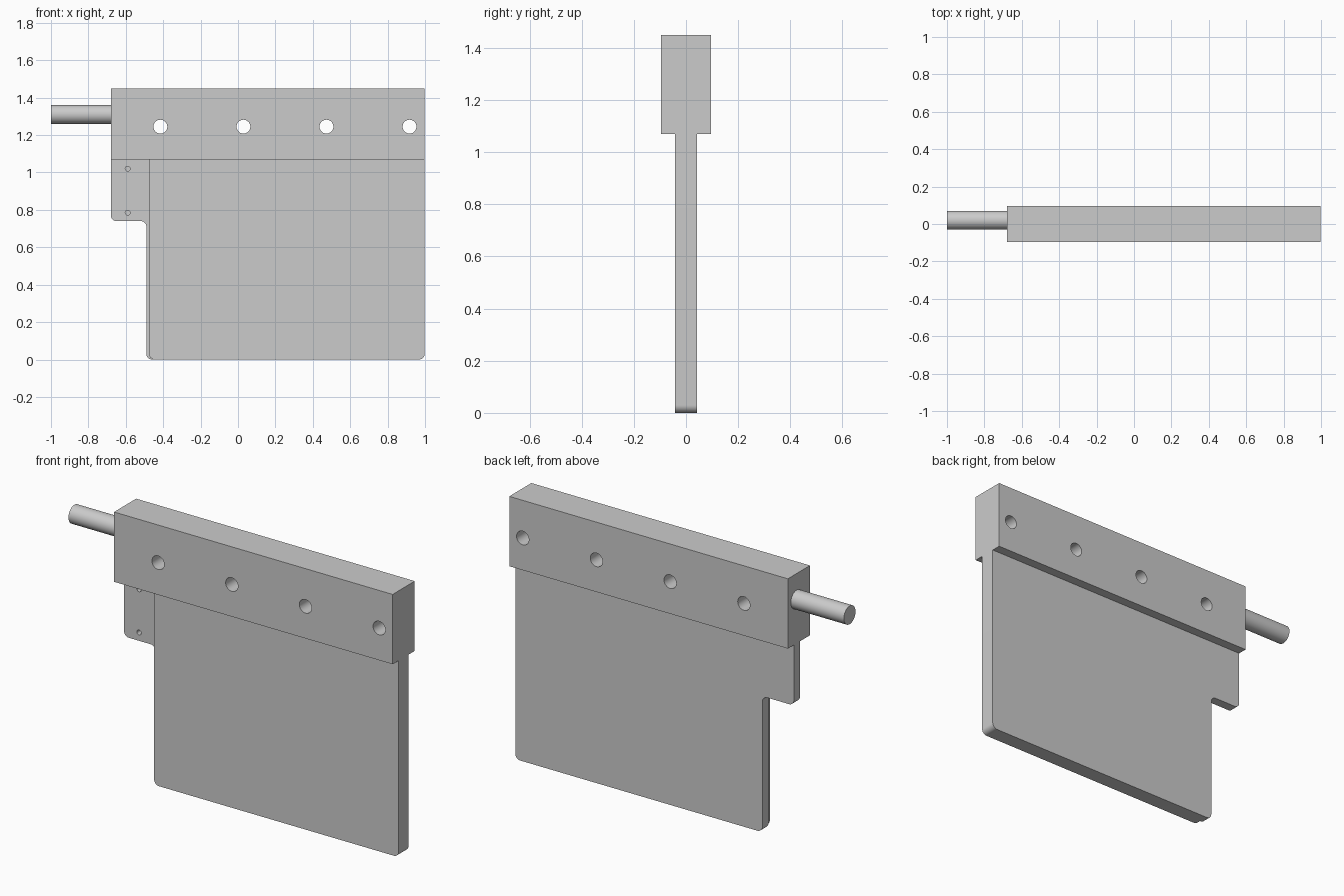
import bpy, bmesh
from math import sin, cos, pi
from mathutils import Vector

if "Cube" in bpy.data.objects:
    bpy.data.objects.remove(bpy.data.objects["Cube"])


def rounded(points, steps=8):
    # square-cornered outline of (x, z, radius) -> outline with fillets
    out = []
    n = len(points)
    for i, (x, z, r) in enumerate(points):
        p = Vector((x, z))
        if r == 0:
            out.append(p)
            continue
        u = (Vector(points[i - 1][:2]) - p).normalized()
        v = (Vector(points[(i + 1) % n][:2]) - p).normalized()
        c = p + r * (u + v)
        for k in range(steps + 1):
            t = k / steps * pi / 2
            out.append(c - r * (v * cos(t) + u * sin(t)))
    return out


def plate(name, points, y0, y1):
    # extrude an x-z outline from y0 to y1
    bm = bmesh.new()
    face = bm.faces.new([bm.verts.new((p.x, y0, p.y)) for p in rounded(points)])
    ext = bmesh.ops.extrude_face_region(bm, geom=[face])
    verts = [e for e in ext["geom"] if isinstance(e, bmesh.types.BMVert)]
    bmesh.ops.translate(bm, verts=verts, vec=(0, y1 - y0, 0))
    if not face.is_valid or len(bm.faces) < len(verts) + 2:
        bmesh.ops.holes_fill(bm, edges=bm.edges)
    bmesh.ops.recalc_face_normals(bm, faces=bm.faces)
    mesh = bpy.data.meshes.new(name)
    bm.to_mesh(mesh)
    bm.free()
    obj = bpy.data.objects.new(name, mesh)
    bpy.context.collection.objects.link(obj)
    return obj


def cylinder(name, radius, length, loc, rot, sides=48):
    bpy.ops.mesh.primitive_cylinder_add(vertices=sides, radius=radius, depth=length,
                                        location=loc, rotation=rot)
    bpy.context.object.name = name
    return bpy.context.object


def activate(obj):
    bpy.ops.object.select_all(action='DESELECT')
    obj.select_set(True)
    bpy.context.view_layer.objects.active = obj


def drill(obj, x, z, radius, y, length):
    # cut a round hole along y, then discard the cutter
    cutter = cylinder("hole_cutter", radius, length, (x, y, z), (pi / 2, 0, 0))
    cutter.hide_render = True
    mod = obj.modifiers.new("hole", 'BOOLEAN')
    mod.operation = 'DIFFERENCE'
    mod.solver = 'EXACT'
    mod.object = cutter
    activate(obj)
    bpy.ops.object.modifier_apply(modifier=mod.name)
    bpy.data.objects.remove(cutter)


L, R, TOP, MID = -0.68, 0.998, 1.45, 1.07
HALF, SPLIT, F = 0.043, -0.009, 0.03

# thick clamp bar with four through holes
bar = plate("clamp_bar", [(L, MID, 0), (R, MID, 0), (R, TOP, 0), (L, TOP, 0)], -0.095, 0.095)
for i in range(4):
    drill(bar, -0.415 + i * 0.444, 1.245, 0.037, 0, 0.4)

# rear plate with side tab and two small blind holes
back = plate("back_plate", [(L, MID, 0), (L, 0.74, F), (-0.49, 0.74, F), (-0.49, 0, F),
                            (R, 0, F), (R, MID, 0)], SPLIT, HALF)
for z in (1.02, 0.785):
    drill(back, -0.59, z, 0.013, SPLIT, 0.07)

# front plate, slightly narrower
front = plate("front_plate", [(-0.475, MID, 0), (-0.475, 0, F), (R, 0, F), (R, MID, 0)],
              -HALF, SPLIT)

# round shaft at the bar's left end
shaft = cylinder("shaft", 0.05, 0.32, (-0.84, 0.02, 1.31), (0, pi / 2, 0), 64)

# smooth curved walls, keep hard edges
for obj in (bar, back, front, shaft):
    activate(obj)
    bpy.ops.object.shade_smooth_by_angle(angle=pi / 6)
